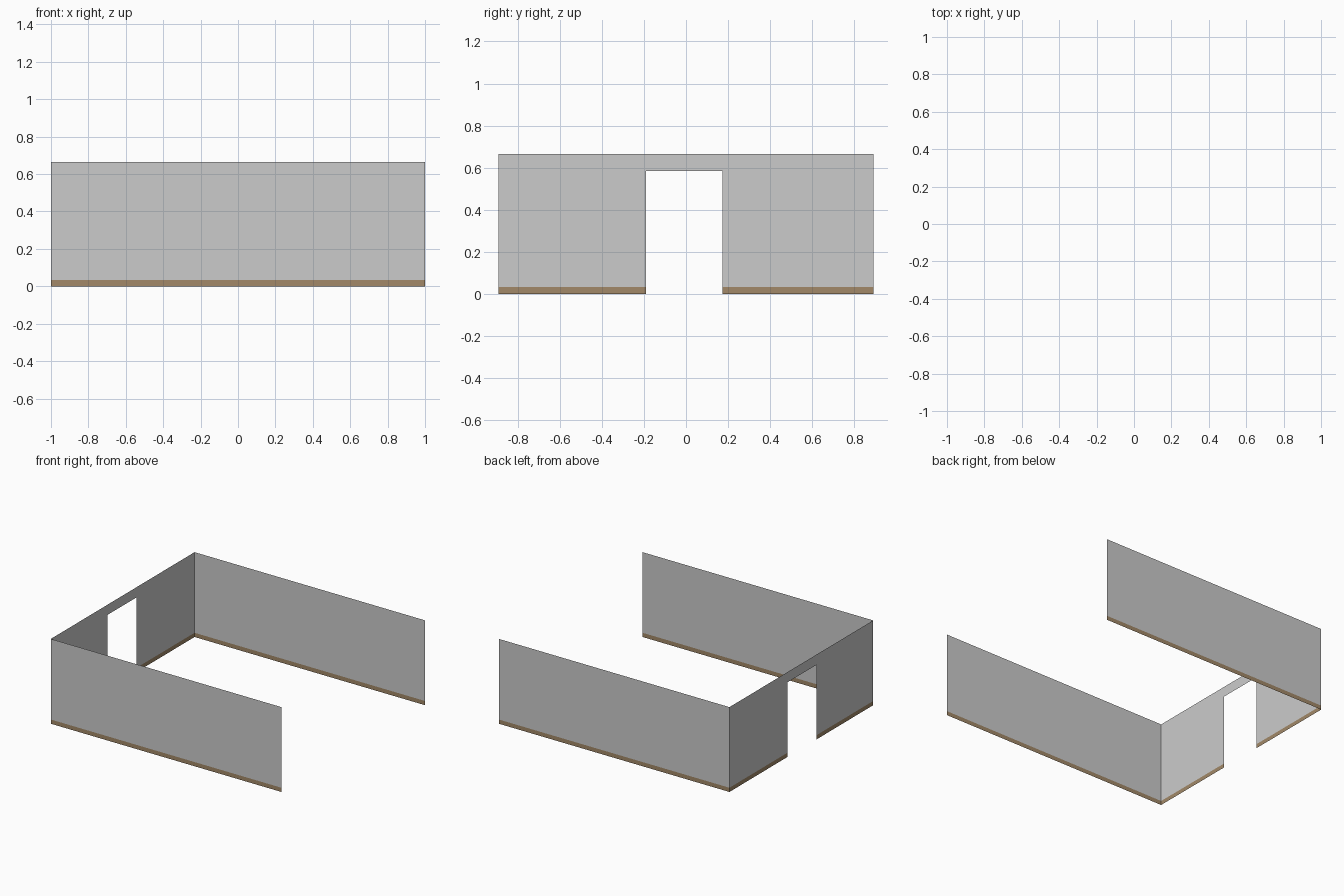
import bpy, bmesh

if "Cube" in bpy.data.objects:
    bpy.data.objects.remove(bpy.data.objects["Cube"])

X, Y, H = 1.0, 0.89, 0.665          # half length, half width, wall height
BASE = 0.033                        # skirting height
DOOR_A, DOOR_B, DOOR_H = -0.19, 0.173, 0.585


def material(name, rgb):
    m = bpy.data.materials.new(name)
    m.diffuse_color = (*rgb, 1)
    m.use_nodes = True
    m.node_tree.nodes["Principled BSDF"].inputs["Base Color"].default_value = m.diffuse_color
    return m


GREY = material("wall grey", (0.60, 0.60, 0.60))
BROWN = material("skirting brown", (0.36, 0.25, 0.14))


def sheet(name, start, end, spans):
    """Thin upright sheet from start to end; spans = (t0, t1, z0, z1) panels."""
    bm = bmesh.new()
    for t0, t1, z0, z1 in spans:
        at = lambda t, z: (start[0] + (end[0] - start[0]) * t,
                           start[1] + (end[1] - start[1]) * t, z)
        f = bm.faces.new([bm.verts.new(at(t, z)) for t, z in
                          ((t0, z0), (t1, z0), (t1, z1), (t0, z1))])
        f.material_index = 1 if z1 <= BASE else 0
    bmesh.ops.remove_doubles(bm, verts=bm.verts, dist=1e-5)
    me = bpy.data.meshes.new(name)
    bm.to_mesh(me)
    bm.free()
    me.materials.append(GREY)
    me.materials.append(BROWN)
    ob = bpy.data.objects.new(name, me)
    bpy.context.collection.objects.link(ob)


# Long side walls, each with a skirting strip
full = [(0, 1, 0, BASE), (0, 1, BASE, H)]
sheet("front_wall", (-X, -Y), (X, -Y), full)
sheet("back_wall", (X, Y), (-X, Y), full)

# End wall with the doorway
a, b = (DOOR_A + Y) / (2 * Y), (DOOR_B + Y) / (2 * Y)
panels = [(t0, t1, z0, z1) for t0, t1 in ((0, a), (b, 1))
          for z0, z1 in ((0, BASE), (BASE, DOOR_H), (DOOR_H, H))]
sheet("doorway_wall", (-X, -Y), (-X, Y), panels + [(a, b, DOOR_H, H)])
